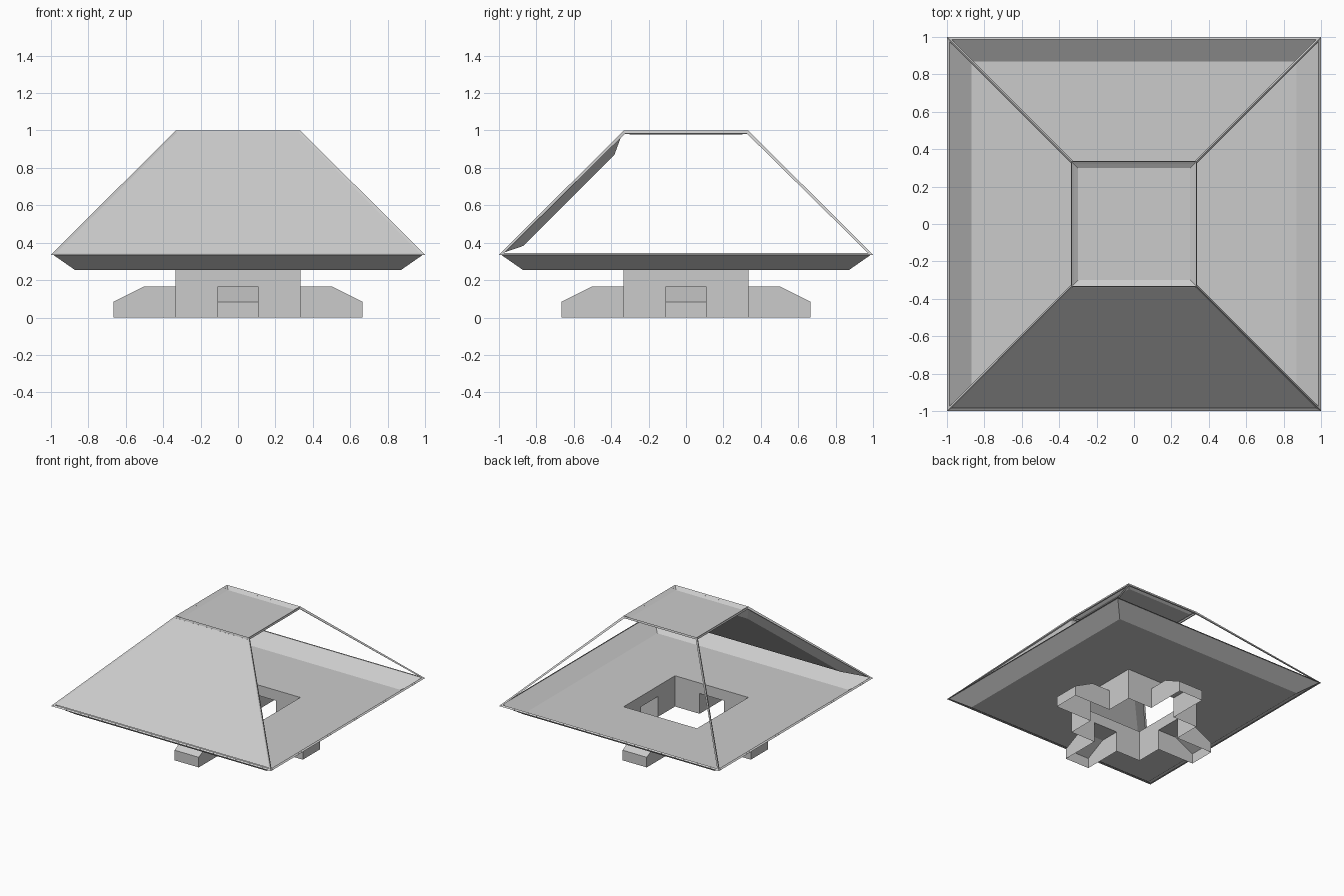
import bpy
from mathutils import Matrix

if "Cube" in bpy.data.objects:
    bpy.data.objects.remove(bpy.data.objects["Cube"])

R = 1 / 3          # half width of the roof top, the shaft and the floor hole
Z0, Z1 = 0.34, 1.0  # eave and top heights of the roof


def make(name, verts, faces):
    mesh = bpy.data.meshes.new(name)
    mesh.from_pydata(verts, [], faces)
    mesh.update()
    ob = bpy.data.objects.new(name, mesh)
    bpy.context.collection.objects.link(ob)
    return ob


def square(h, z):
    return [(-h, -h, z), (h, -h, z), (h, h, z), (-h, h, z)]


def bands(n):
    """Quads joining n consecutive rings of four points."""
    return [(4 * k + i, 4 * k + (i + 1) % 4, 4 * k + 4 + (i + 1) % 4, 4 * k + 4 + i)
            for k in range(n - 1) for i in range(4)]


# thin bars along every edge of the truncated pyramid
frame = make("roof_frame", square(1, Z0 - 0.005) + square(R, Z1),
             [(3, 2, 1, 0), (4, 5, 6, 7)] + bands(2))
wire = frame.modifiers.new("bars", 'WIREFRAME')
wire.thickness = 0.02
wire.offset = -1
wire.use_even_offset = True

# shallow tray floor with a square hole over the shaft
make("tray_floor", square(R, 0.253) + square(0.87, 0.253) + square(0.995, Z0), bands(3))

# slightly dished top plate
make("top_plate", square(0.30, 0.978) + square(R - 0.003, 0.997), [(0, 1, 2, 3)] + bands(2))

# front panel: flat outside, bevelled inside
outer = [(-0.98, -0.98, 0.345), (0.98, -0.98, 0.345), (0.33, -0.34, 0.985), (-0.33, -0.34, 0.985)]
inner = [(-0.80, -0.87, 0.383), (0.80, -0.87, 0.383), (0.29, -0.383, 0.87), (-0.29, -0.383, 0.87)]
make("front_panel", outer + inner, [(0, 1, 2, 3), (7, 6, 5, 4)] +
     [tuple(reversed(f)) for f in bands(2)])

# four shaft walls (each with a doorway) and four hollow feet, open underneath
W, D = 0.11, 1 / 6
wall = [(R, -R, 0), (R, -W, 0), (R, -W, D), (R, W, D), (R, W, 0), (R, R, 0),
        (R, R, 0.253), (R, W, 0.253), (R, -W, 0.253), (R, -R, 0.253)]
wall_faces = [(0, 1, 2, 8, 9), (2, 3, 7, 8), (3, 4, 5, 6, 7)]
profile = [(R, 0), (2 * R, 0), (2 * R, D / 2), (0.5, D), (R, D)]
foot = [(x, y, z) for y in (-W, W) for x, z in profile]
foot_faces = [(0, 1, 2, 3, 4), (9, 8, 7, 6, 5)] + [(i, i + 5, i + 6, i + 1) for i in (1, 2, 3)]
for i, side in enumerate(("right", "back", "left", "front")):
    turn = Matrix.Rotation(i * 1.5707963, 4, 'Z')
    make(side + "_shaft_wall", wall, wall_faces).data.transform(turn)
    make(side + "_foot", foot, foot_faces).data.transform(turn)
